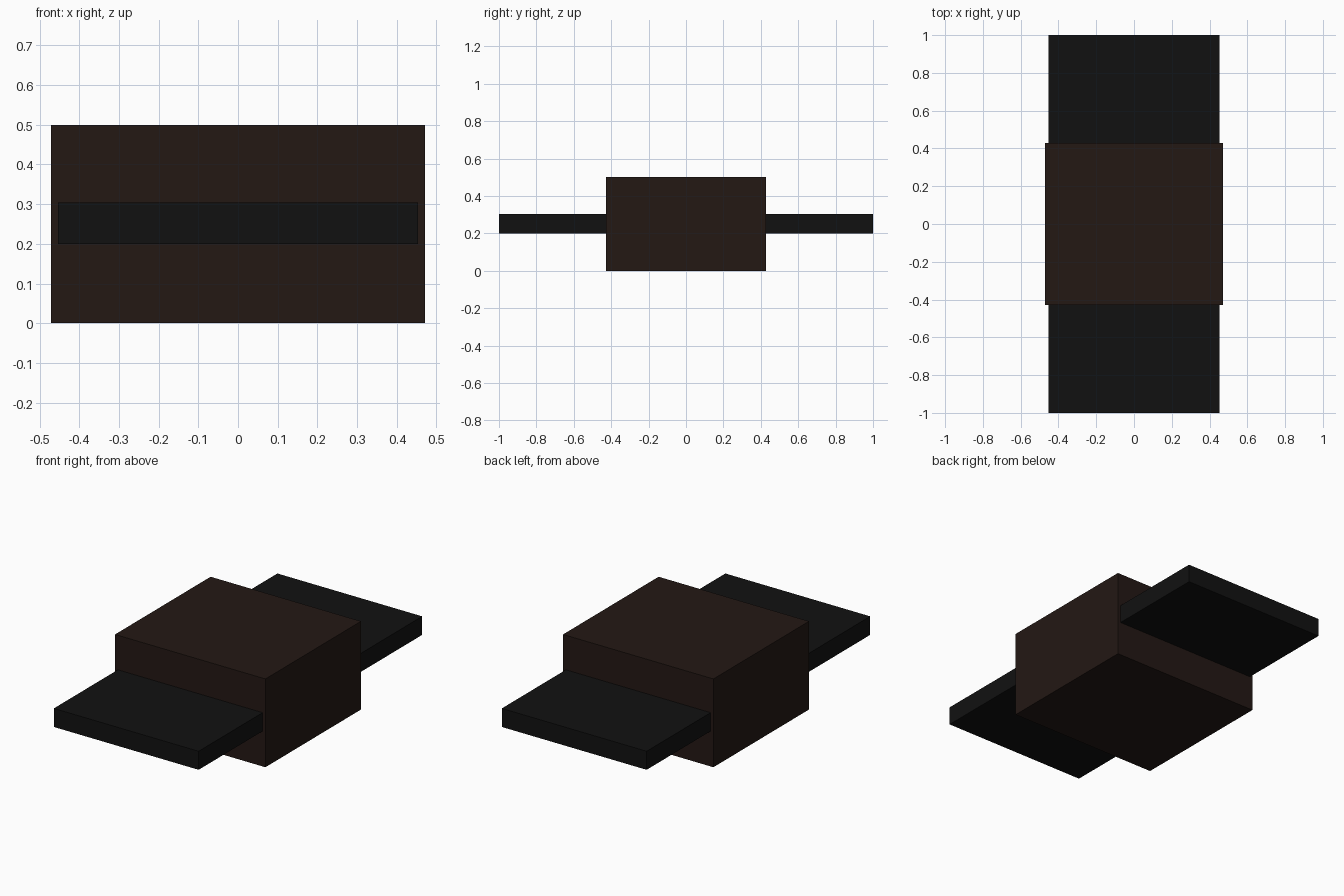
import bpy

if "Cube" in bpy.data.objects:
    bpy.data.objects.remove(bpy.data.objects["Cube"])


def material(name, color):
    m = bpy.data.materials.new(name)
    m.diffuse_color = (*color, 1)
    m.use_nodes = True
    m.node_tree.nodes["Principled BSDF"].inputs["Base Color"].default_value = m.diffuse_color
    return m


def box(name, size, center, mat):
    bpy.ops.mesh.primitive_cube_add(size=1, location=center)
    ob = bpy.context.object
    ob.name = name
    ob.scale = size
    bpy.ops.object.transform_apply(location=False, rotation=False, scale=True)
    ob.data.materials.append(mat)
    return ob


brown = material("dark_brown", (0.017, 0.009, 0.007))
black = material("near_black", (0.0056, 0.0056, 0.0056))

# Central block
box("central_block", (0.942, 0.855, 0.5), (0, 0, 0.25), brown)

# Flat slab running front to back through the block
box("through_slab", (0.907, 2.0, 0.105), (0, 0, 0.252), black)
